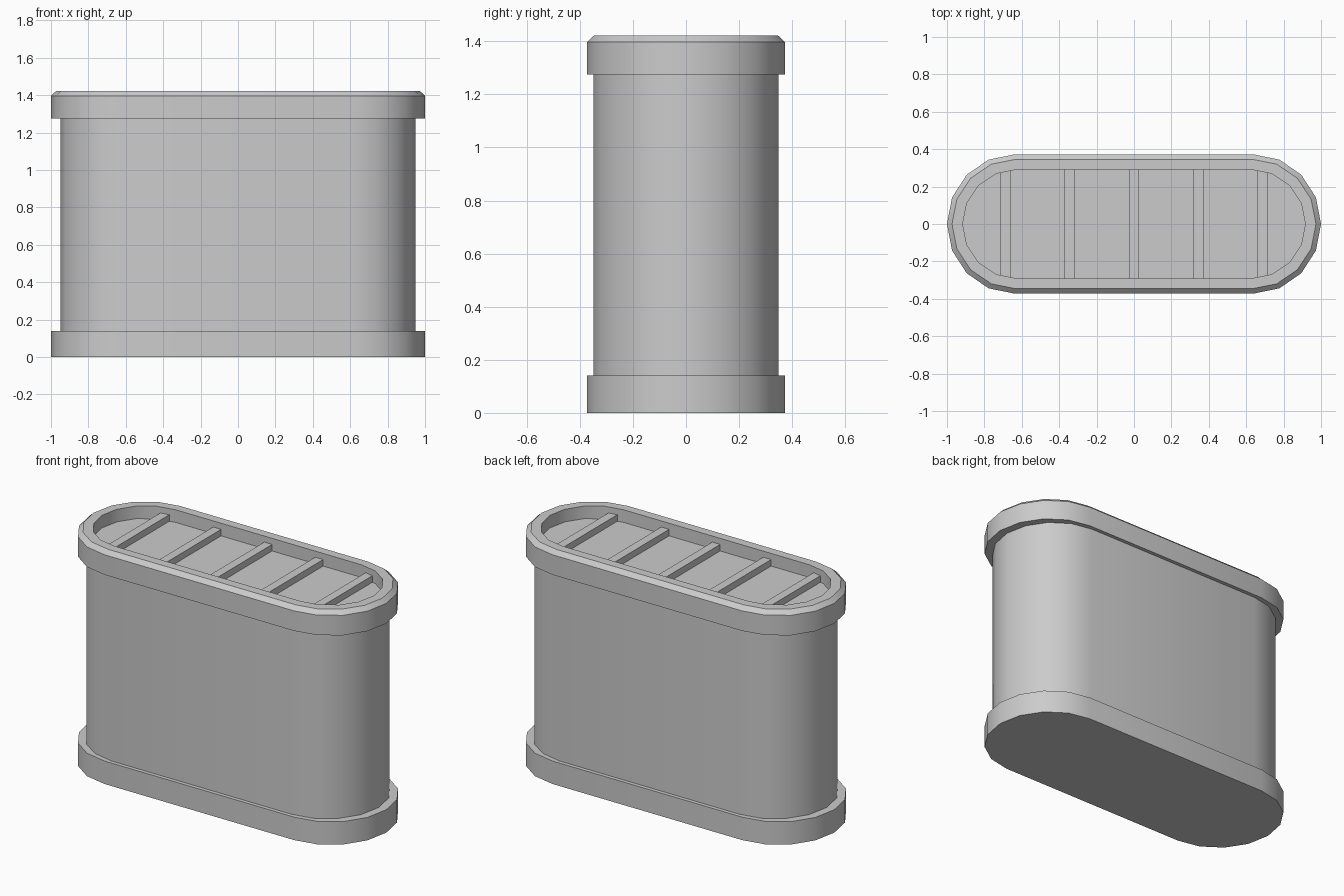
import bpy
import bmesh
import math

cube = bpy.data.objects.get("Cube")
if cube:
    bpy.data.objects.remove(cube, do_unlink=True)

grey = bpy.data.materials.new("plain_grey")
grey.use_nodes = True
grey.diffuse_color = (0.6, 0.6, 0.6, 1)
grey.node_tree.nodes["Principled BSDF"].inputs["Base Color"].default_value = (0.6, 0.6, 0.6, 1)

END_SEGMENTS = 8


def capsule_outline(centre, rx, ry):
    """Straight-sided oval with a faceted round at each end."""
    points = []
    for side in (1, -1):
        for i in range(END_SEGMENTS + 1):
            a = -math.pi / 2 + math.pi * i / END_SEGMENTS
            points.append((side * (centre + rx * math.cos(a)), side * ry * math.sin(a)))
    return points


def finish(name, bm):
    bmesh.ops.recalc_face_normals(bm, faces=bm.faces)
    mesh = bpy.data.meshes.new(name)
    bm.to_mesh(mesh)
    bm.free()
    mesh.materials.append(grey)
    obj = bpy.data.objects.new(name, mesh)
    bpy.context.collection.objects.link(obj)
    bpy.ops.object.select_all(action="DESELECT")
    obj.select_set(True)
    bpy.context.view_layer.objects.active = obj
    bpy.ops.object.shade_smooth_by_angle(angle=math.radians(30))
    return obj


def loft(name, sections):
    """Skin a stack of (outline, height) sections and close both ends."""
    bm = bmesh.new()
    rings = [[bm.verts.new((x, y, z)) for x, y in outline] for outline, z in sections]
    for low, high in zip(rings, rings[1:]):
        for i in range(len(low)):
            j = (i + 1) % len(low)
            bm.faces.new((low[i], low[j], high[j], high[i]))
    bm.faces.new(rings[0][::-1])
    bm.faces.new(rings[-1])
    return finish(name, bm)


outer = capsule_outline(0.64, 0.36, 0.372)
bevel = capsule_outline(0.633, 0.34, 0.346)
inner = capsule_outline(0.626, 0.29, 0.291)
wall = capsule_outline(0.607, 0.342, 0.349)

BASE_TOP, LID_BOTTOM, FLOOR, RIM = 0.14, 1.275, 1.345, 1.422

# Base, body and bevelled lid with a sunken tray
loft("base", [(outer, 0), (outer, BASE_TOP)])
loft("body", [(wall, BASE_TOP), (wall, LID_BOTTOM)])
loft("lid", [(outer, LID_BOTTOM), (outer, 1.397), (bevel, RIM), (inner, RIM), (inner, FLOOR)])

# Five cross slats in the tray
for n in range(-2, 3):
    bm = bmesh.new()
    bmesh.ops.create_cube(bm, size=1)
    bmesh.ops.scale(bm, vec=(0.053, 0.59, 0.06), verts=bm.verts)
    bmesh.ops.translate(bm, vec=(n * 0.344, 0, FLOOR + 0.01), verts=bm.verts)
    finish(f"slat_{n + 3}", bm)
